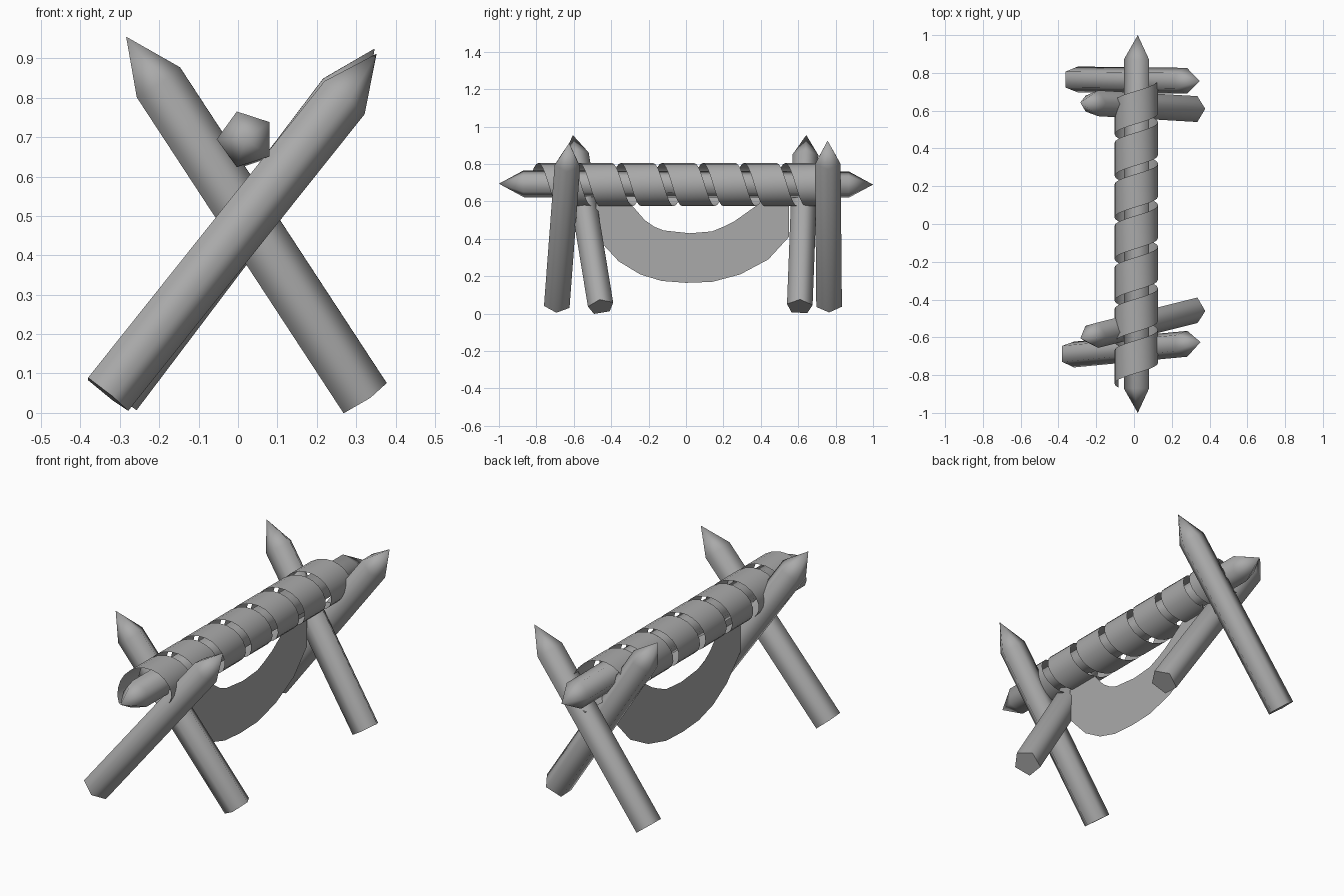
import bpy, bmesh, math
from mathutils import Vector, Matrix

if "Cube" in bpy.data.objects:
    bpy.data.objects.remove(bpy.data.objects["Cube"])

grey = bpy.data.materials.new("plain grey")
grey.use_nodes = True
COLOUR = (0.4, 0.4, 0.4, 1)
grey.diffuse_color = COLOUR
next(n for n in grey.node_tree.nodes if n.type == 'BSDF_PRINCIPLED').inputs["Base Color"].default_value = COLOUR


def finish(name, bm, smooth_angle=None):
    mesh = bpy.data.meshes.new(name)
    bm.to_mesh(mesh)
    bm.free()
    mesh.materials.append(grey)
    obj = bpy.data.objects.new(name, mesh)
    bpy.context.collection.objects.link(obj)
    if smooth_angle:
        bpy.ops.object.select_all(action='DESELECT')
        obj.select_set(True)
        bpy.context.view_layer.objects.active = obj
        bpy.ops.object.shade_smooth_by_angle(angle=math.radians(smooth_angle))
    return obj


def stake(name, start, end, radius, point, side, both_ends=False):
    """Five-sided log from start to end, sharpened; one edge faces side."""
    start, end = Vector(start), Vector(end)
    axis = (end - start).normalized()
    u = Vector(side)
    u = (u - axis * u.dot(axis)).normalized()
    v = axis.cross(u)
    bm = bmesh.new()

    def ring(centre):
        angles = [math.tau * i / 5 for i in range(5)]
        return [bm.verts.new(centre + radius * (u * math.cos(a) + v * math.sin(a))) for a in angles]

    def spike(loop, tip):
        apex = bm.verts.new(tip)
        for i in range(5):
            bm.faces.new((loop[i], loop[(i + 1) % 5], apex))

    low = ring(start + axis * point if both_ends else start)
    high = ring(end - axis * point)
    for i in range(5):
        j = (i + 1) % 5
        bm.faces.new((low[i], low[j], high[j], high[i]))
    spike(high, end)
    if both_ends:
        spike(low, start)
    else:
        bm.faces.new(low)
    bmesh.ops.recalc_face_normals(bm, faces=bm.faces)
    return finish(name, bm, 80)


# Crossed legs at each end
legs = {
    "front_leg_right": ((-0.335, -0.69, 0.05), (0.352, -0.625, 0.912)),
    "front_leg_left": ((0.317, -0.455, 0.037), (-0.284, -0.605, 0.955)),
    "back_leg_right": ((-0.315, 0.765, 0.05), (0.347, 0.757, 0.925)),
    "back_leg_left": ((0.317, 0.608, 0.037), (-0.284, 0.643, 0.955)),
}
for name, (foot, tip) in legs.items():
    stake(name, foot, tip, 0.072, 0.14, (1, 0, 0))

# Horizontal pole, sharpened at both ends
stake("pole", (0.02, -1, 0.695), (0.02, 1, 0.69), 0.074, 0.13, (-1, 0, 0), True)

# Cloth strip wound round the pole
PITCH, WIDTH, RADIUS, STEPS = 0.22, 0.175, 0.115, 20
bm = bmesh.new()
previous = None
for i in range(3, 7 * STEPS + 1):
    turn = i / STEPS
    a = math.tau * turn
    x, z = 0.012 - RADIUS * math.sin(a), 0.69 - RADIUS * math.cos(a)
    y = -0.9 + PITCH * turn
    pair = [bm.verts.new((x, y, z)), bm.verts.new((x, y + WIDTH, z))]
    if previous:
        bm.faces.new((previous[0], previous[1], pair[1], pair[0]))
    previous = pair
bm.normal_update()
first = next(iter(bm.faces))
if first.normal.dot(first.calc_center_median() - Vector((0.012, 0, 0.69))) < 0:
    bmesh.ops.reverse_faces(bm, faces=bm.faces)
finish("wound_strip", bm, 40)

# Hanging cloth sling below the pole
outer = [(-0.48, 0.62), (-0.48, 0.41), (-0.36, 0.28), (-0.245, 0.21), (-0.13, 0.175), (0, 0.165),
         (0.14, 0.17), (0.29, 0.21), (0.44, 0.29), (0.55, 0.41), (0.55, 0.62)]
inner = [(-0.33, 0.62), (-0.29, 0.58), (-0.22, 0.5), (-0.17, 0.465), (-0.12, 0.445), (0.02, 0.43),
         (0.14, 0.44), (0.2, 0.465), (0.26, 0.495), (0.38, 0.58), (0.43, 0.62)]
bm = bmesh.new()
rows = [[bm.verts.new((0.015, y, z)) for y, z in curve] for curve in (outer, inner)]
for i in range(len(outer) - 1):
    bm.faces.new((rows[0][i], rows[0][i + 1], rows[1][i + 1], rows[1][i]))
finish("hanging_sling", bm)
